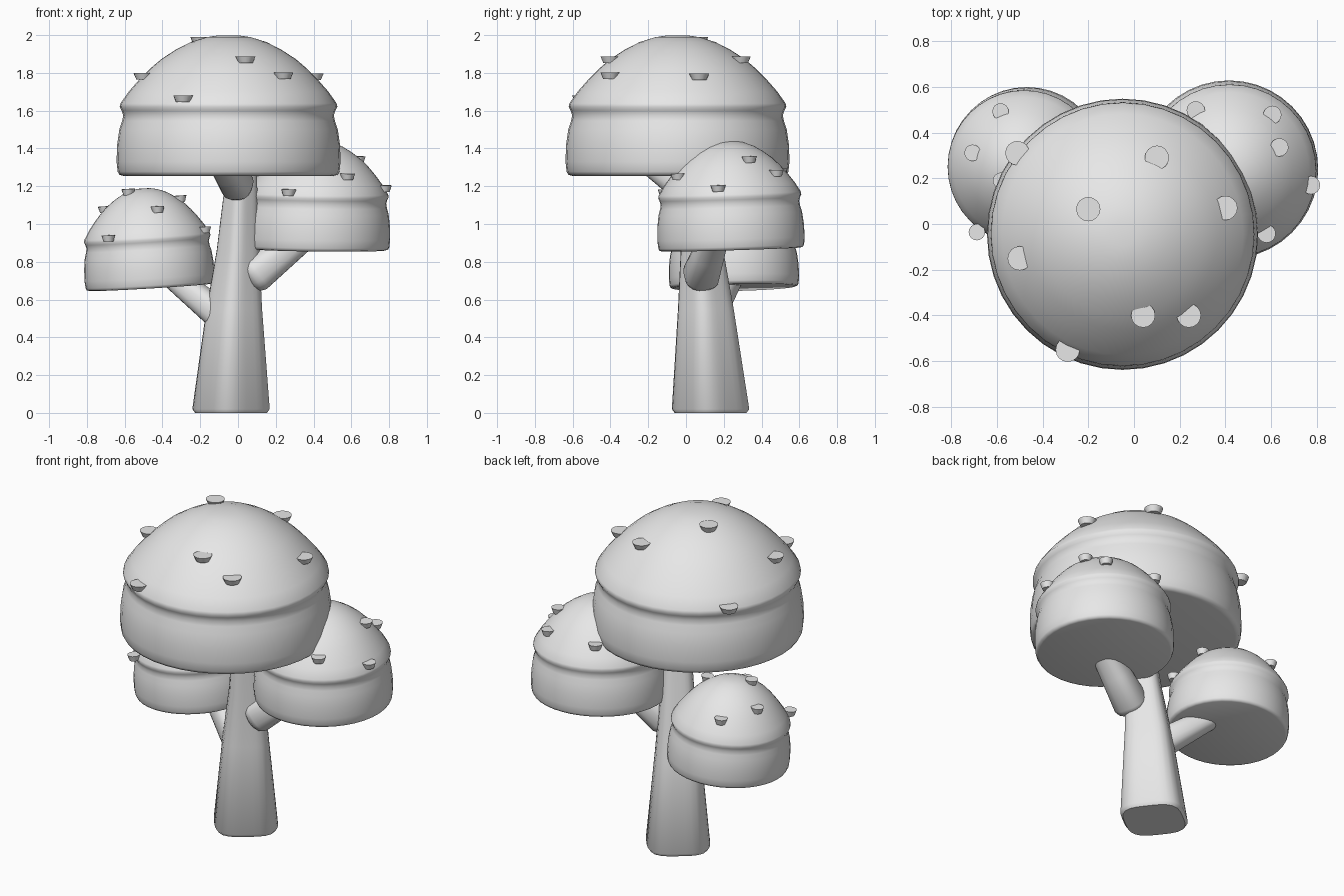
import bpy, bmesh, math
from mathutils import Matrix, Vector

cube = bpy.data.objects.get("Cube")
if cube:
    bpy.data.objects.remove(cube, do_unlink=True)

GREY = (0.8, 0.8, 0.8, 1)
mat = bpy.data.materials.new("plain grey")
mat.use_nodes = True
mat.diffuse_color = GREY
mat.node_tree.nodes["Principled BSDF"].inputs["Base Color"].default_value = GREY


def finish(name, bm, angle):
    bmesh.ops.recalc_face_normals(bm, faces=bm.faces)
    mesh = bpy.data.meshes.new(name)
    bm.to_mesh(mesh)
    bm.free()
    mesh.materials.append(mat)
    obj = bpy.data.objects.new(name, mesh)
    bpy.context.collection.objects.link(obj)
    bpy.ops.object.select_all(action='DESELECT')
    obj.select_set(True)
    bpy.context.view_layer.objects.active = obj
    bpy.ops.object.shade_smooth_by_angle(angle=math.radians(angle))
    return obj


def loft(bm, rings):
    """Skin a list of closed rings and cap both ends."""
    loops = [[bm.verts.new(p) for p in ring] for ring in rings]
    n = len(loops[0])
    for a, b in zip(loops, loops[1:]):
        for i in range(n):
            j = (i + 1) % n
            bm.faces.new((a[i], a[j], b[j], b[i]))
    bm.faces.new(loops[0][::-1])
    bm.faces.new(loops[-1])


def rounded_square(half, turn, n=32, power=3.5):
    points = []
    for i in range(n):
        a = 2 * math.pi * i / n
        c, s = math.cos(a), math.sin(a)
        r = half / (abs(c) ** power + abs(s) ** power) ** (1 / power)
        points.append(Vector((r * math.cos(a + turn), r * math.sin(a + turn), 0)))
    return points


# Trunk: a leaning, tapering rounded square
TRUNK = [((-0.037, 0.13, 0), 0.165), ((-0.037, 0.13, 0.02), 0.178),
         ((-0.02, 0.105, 0.55), 0.128), ((0, 0.085, 0.86), 0.098),
         ((0.02, 0.05, 1.3), 0.068)]
bm = bmesh.new()
loft(bm, [[Vector(c) + p for p in rounded_square(h, math.radians(38))] for c, h in TRUNK])
finish("trunk", bm, 50)


# Limbs: stubby branches with rounded ends
def limb(name, start, end, r0, r1):
    start, end = Vector(start), Vector(end)
    turn = (end - start).to_track_quat('Z', 'Y')
    rings = []
    for t, scale in ((-0.14, 0.6), (-0.08, 0.88), (0, 1), (0.5, 1), (1, 1)):
        radius = (r0 + (r1 - r0) * max(t, 0)) * scale
        centre = start.lerp(end, t)
        rings.append([centre + turn @ p for p in rounded_square(radius, 0, 20, 2.6)])
    bm = bmesh.new()
    loft(bm, rings)
    finish(name, bm, 60)


limb("left_limb", (0.09, 0.08, 0.73), (0.37, 0.16, 0.95), 0.095, 0.07)
limb("right_limb", (-0.11, 0.13, 0.53), (-0.37, 0.25, 0.74), 0.08, 0.06)
limb("upper_limb", (0, -0.01, 1.2), (-0.09, -0.2, 1.34), 0.085, 0.07)

# Cap profile: radius and height as fractions, rim below a creased dome
PROFILE = [(0.94, 0), (0.975, 0.008), (0.99, 0.03), (1, 0.1), (0.995, 0.22),
           (0.975, 0.33), (0.95, 0.39), (0.94, 0.43), (0.955, 0.465),
           (0.972, 0.49), (0.965, 0.515), (0.89, 0.6), (0.79, 0.69),
           (0.7, 0.762), (0.6, 0.83), (0.47, 0.897), (0.34, 0.95),
           (0.2, 0.985), (0.09, 0.998)]
DOME = PROFILE[10:] + [(0, 1)]


def dome_height(r):
    for (r0, z0), (r1, z1) in zip(DOME, DOME[1:]):
        if r1 <= r <= r0:
            return z0 + (z1 - z0) * (r0 - r) / (r0 - r1)
    return DOME[0][1]


# Cap with small tapered studs standing out from the dome
def cap(name, base, radius, height, tilt, stud_radius, studs):
    place = (Matrix.Translation(base) @ Matrix.Rotation(tilt[0], 4, 'X')
             @ Matrix.Rotation(tilt[1], 4, 'Y'))
    n = 40
    rings = [[place @ Vector((r * radius * math.cos(2 * math.pi * i / n),
                              r * radius * math.sin(2 * math.pi * i / n),
                              z * height)) for i in range(n)] for r, z in PROFILE]
    bm = bmesh.new()
    loft(bm, rings)
    bmesh.ops.poke(bm, faces=[f for f in bm.faces if len(f.verts) == n])
    finish(name, bm, 60)
    for k, (x, y) in enumerate(studs):
        dx, dy = x - base[0], y - base[1]
        z = dome_height(math.hypot(dx, dy) / radius) * height + 0.006
        bm = bmesh.new()
        bmesh.ops.create_cone(bm, cap_ends=True, segments=16, radius1=stud_radius * 0.72,
                              radius2=stud_radius, depth=0.034,
                              matrix=place @ Matrix.Translation((dx, dy, z)))
        finish(f"{name}_stud_{k + 1}", bm, 50)


cap("top_cap", (-0.05, -0.045, 1.255), 0.593, 0.745, (0, 0), 0.053,
    [(-0.51, 0.31), (0.1, 0.29), (-0.2, 0.065), (0.4, 0.07),
     (-0.5, -0.15), (0.04, -0.4), (0.24, -0.4), (-0.29, -0.55)])
cap("left_cap", (0.415, 0.24, 0.865), 0.39, 0.575, (0.03, 0.012), 0.04,
    [(0.265, 0.51), (0.6, 0.49), (0.63, 0.35), (0.77, 0.18), (0.575, -0.03), (0.265, -0.1)])
cap("right_cap", (-0.465, 0.255, 0.665), 0.345, 0.525, (0.02, -0.06), 0.036,
    [(-0.56, 0.5), (-0.68, 0.32), (-0.67, -0.03), (-0.55, 0.2),
     (-0.4, 0.03), (-0.28, 0.24), (-0.16, 0.14)])
